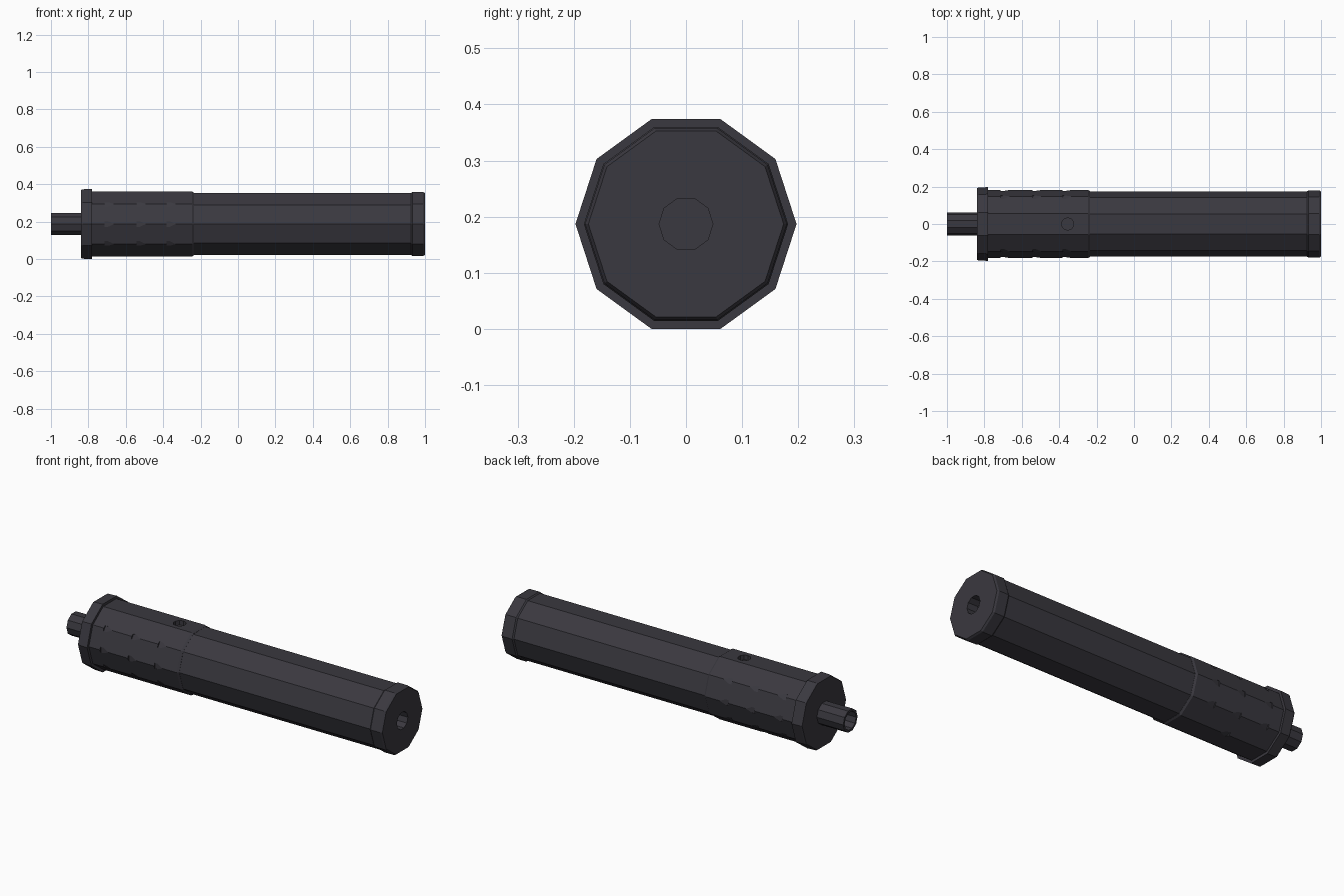
import bpy, bmesh, math
from mathutils import Matrix, Vector

SIDES = 10
AXIS_Z = 0.187

cube = bpy.data.objects.get("Cube")
if cube:
    bpy.data.objects.remove(cube, do_unlink=True)

metal = bpy.data.materials.new("dark gunmetal")
metal.use_nodes = True
metal.diffuse_color = (0.042, 0.040, 0.050, 1)
metal.node_tree.nodes["Principled BSDF"].inputs["Base Color"].default_value = metal.diffuse_color


def make_object(name, bm):
    bmesh.ops.recalc_face_normals(bm, faces=bm.faces)
    mesh = bpy.data.meshes.new(name)
    bm.to_mesh(mesh)
    bm.free()
    mesh.materials.append(metal)
    obj = bpy.data.objects.new(name, mesh)
    bpy.context.collection.objects.link(obj)
    return obj


def turned(name, profile):
    """Ten-sided solid along x from (x, radius) rings, capped at both ends."""
    bm = bmesh.new()
    rings = []
    for x, r in profile:
        angles = [math.tau * i / SIDES for i in range(SIDES)]
        rings.append([bm.verts.new((x, r * math.cos(a), AXIS_Z + r * math.sin(a)))
                      for a in angles])
    for a, b in zip(rings, rings[1:]):
        for i in range(SIDES):
            j = (i + 1) % SIDES
            bm.faces.new((a[i], a[j], b[j], b[i]))
    bm.faces.new(rings[0])
    bm.faces.new(rings[-1])
    return make_object(name, bm)


# Main body
turned("main_tube", [(-0.25, 0.174), (0.94, 0.174)])
sleeve = turned("rear_sleeve", [(-0.79, 0.182), (-0.245, 0.182), (-0.235, 0.175)])
turned("rear_collar", [(-0.84, 0.191), (-0.832, 0.195), (-0.78, 0.197)])

# Front cap with a blind bore
turned("front_cap", [(0.925, 0.174), (0.932, 0.18), (0.99, 0.18), (1.0, 0.174),
                     (1.0, 0.048), (0.80, 0.048)])

# Hollow mounting stub
turned("mounting_stub", [(-0.83, 0.0625), (-1.0, 0.0625), (-1.0, 0.05), (-0.845, 0.05)])

# Round recess in the top and shallow nicks along the sleeve ridges
cut = bmesh.new()
bmesh.ops.create_cone(cut, cap_ends=True, segments=SIDES, radius1=0.033, radius2=0.033,
                      depth=0.06, matrix=Matrix.Translation((-0.355, 0, 0.365)))


def nick(x, degrees):
    a = math.radians(degrees)
    centre = Vector((x, 0.193 * math.cos(a), AXIS_Z + 0.193 * math.sin(a)))
    place = (Matrix.Translation(centre) @ Matrix.Rotation(a, 4, 'X')
             @ Matrix.Rotation(0.15, 4, 'Z') @ Matrix.Diagonal((0.05, 0.03, 0.03, 1)))
    bmesh.ops.create_cube(cut, size=1, matrix=place)


for x in (-0.69, -0.52, -0.36):
    for degrees in (-36, 0, 36, 144, 180, 216):
        nick(x, degrees)
nick(-0.52, 288)

cutter = make_object("sleeve_cutter", cut)
cutter.hide_render = True
mod = sleeve.modifiers.new("recesses", 'BOOLEAN')
mod.operation = 'DIFFERENCE'
mod.solver = 'EXACT'
mod.object = cutter
bpy.context.view_layer.objects.active = sleeve
bpy.ops.object.modifier_apply(modifier=mod.name)
bpy.data.objects.remove(cutter, do_unlink=True)
